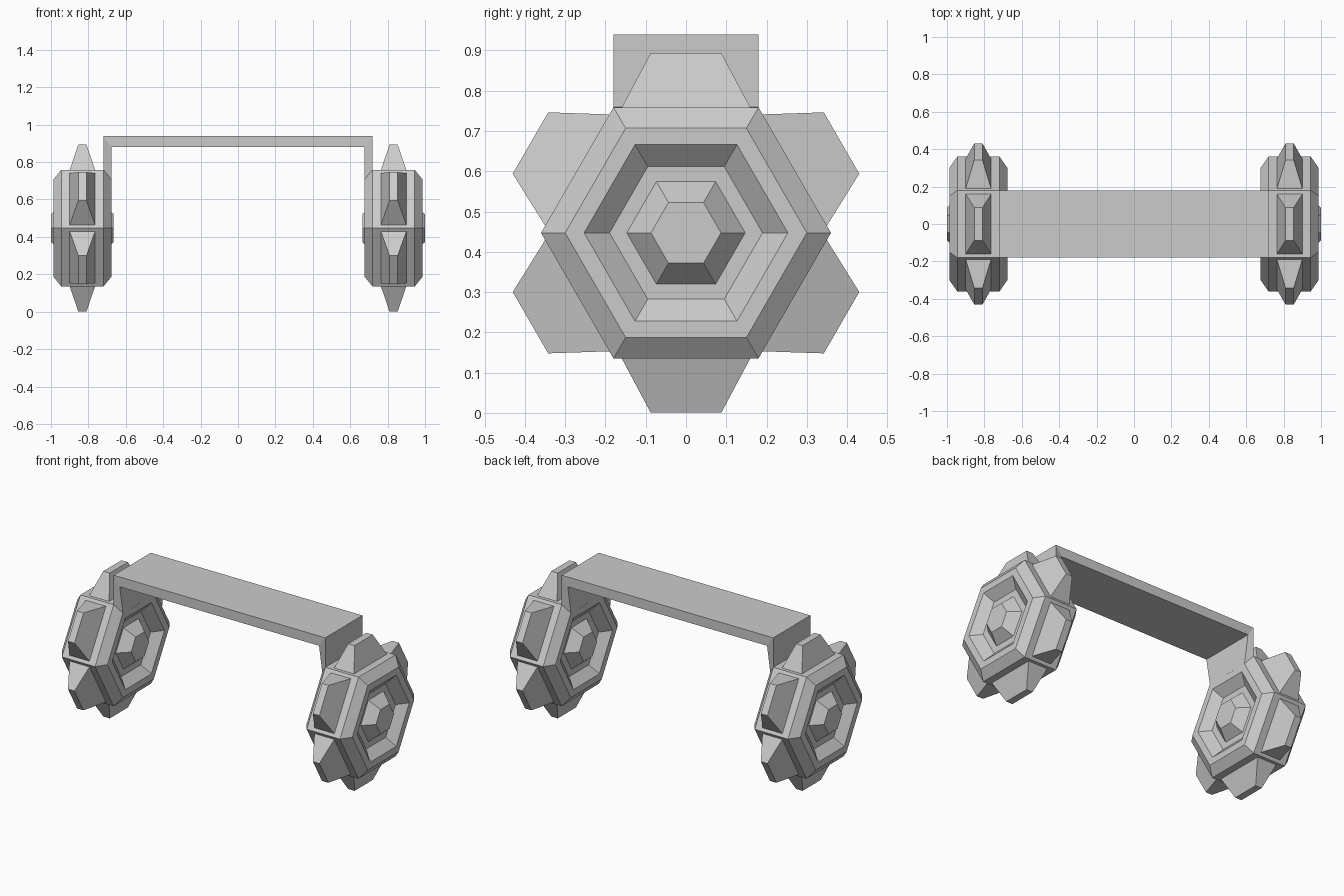
import bpy
import bmesh
from math import cos, sin, pi
from mathutils import Matrix, Vector

default_cube = bpy.data.objects.get("Cube")
if default_cube:
    bpy.data.objects.remove(default_cube, do_unlink=True)

grey = bpy.data.materials.new("plain grey")
grey.use_nodes = True
GREY = (0.6, 0.6, 0.6, 1)
grey.diffuse_color = GREY
grey.node_tree.nodes["Principled BSDF"].inputs["Base Color"].default_value = GREY

CUP_X, CUP_Z = 0.832, 0.447


def finish(bm, name, location=(0, 0, 0)):
    bmesh.ops.recalc_face_normals(bm, faces=bm.faces)
    mesh = bpy.data.meshes.new(name)
    bm.to_mesh(mesh)
    bm.free()
    mesh.materials.append(grey)
    obj = bpy.data.objects.new(name, mesh)
    obj.location = location
    bpy.context.collection.objects.link(obj)


def loft(bm, sections):
    """Skin equal-sized rings of points and cap both ends."""
    rings = [[bm.verts.new(p) for p in section] for section in sections]
    for a, b in zip(rings, rings[1:]):
        for i in range(len(a)):
            j = (i + 1) % len(a)
            bm.faces.new((a[i], a[j], b[j], b[i]))
    bm.faces.new(rings[0])
    bm.faces.new(rings[-1])


def hexagon(radius, x):
    return [(x, radius * cos(k * pi / 3), radius * sin(k * pi / 3)) for k in range(6)]


def rectangle(half_x, half_y, z):
    return [(half_x * sx, half_y * sy, z)
            for sx, sy in ((-1, -1), (1, -1), (1, 1), (-1, 1))]


# Half of the cup profile (radius, depth): boss, recess floor, rim, chamfer
half_profile = [(0.087, 0.167), (0.147, 0.105), (0.19, 0.105),
                (0.253, 0.155), (0.30, 0.155), (0.36, 0.113)]
profile = half_profile + [(r, -x) for r, x in reversed(half_profile)]

for side, label in ((1, "left"), (-1, "right")):
    centre = (side * CUP_X, 0, CUP_Z)

    # Hexagonal cup, alike on both faces
    bm = bmesh.new()
    loft(bm, [hexagon(r, x) for r, x in profile])
    finish(bm, label + "_cup", centre)

    # One tapered stud on each of the six rim faces
    bm = bmesh.new()
    for k in range(6):
        turn = Matrix.Rotation(k * pi / 3, 3, 'X')
        stud = [rectangle(0.068, 0.16, 0.311), rectangle(0.022, 0.088, 0.446)]
        loft(bm, [[turn @ Vector(p) for p in ring] for ring in stud])
    finish(bm, label + "_studs", centre)


# Mitred headband growing out of the inner chamfer of each cup
def band_section(x_out, z_out, x_in, z_in, half_in):
    return [(x_out, -0.18, z_out), (x_out, 0.18, z_out),
            (x_in, half_in, z_in), (x_in, -half_in, z_in)]


bm = bmesh.new()
foot = (0.719, 0.759, 0.677, 0.707, 0.15)
corner = (0.719, 0.94, 0.677, 0.88, 0.18)
mirrored = [(-a, b, -c, d, e) for a, b, c, d, e in (corner, foot)]
loft(bm, [band_section(*s) for s in [foot, corner] + mirrored])
finish(bm, "headband")
